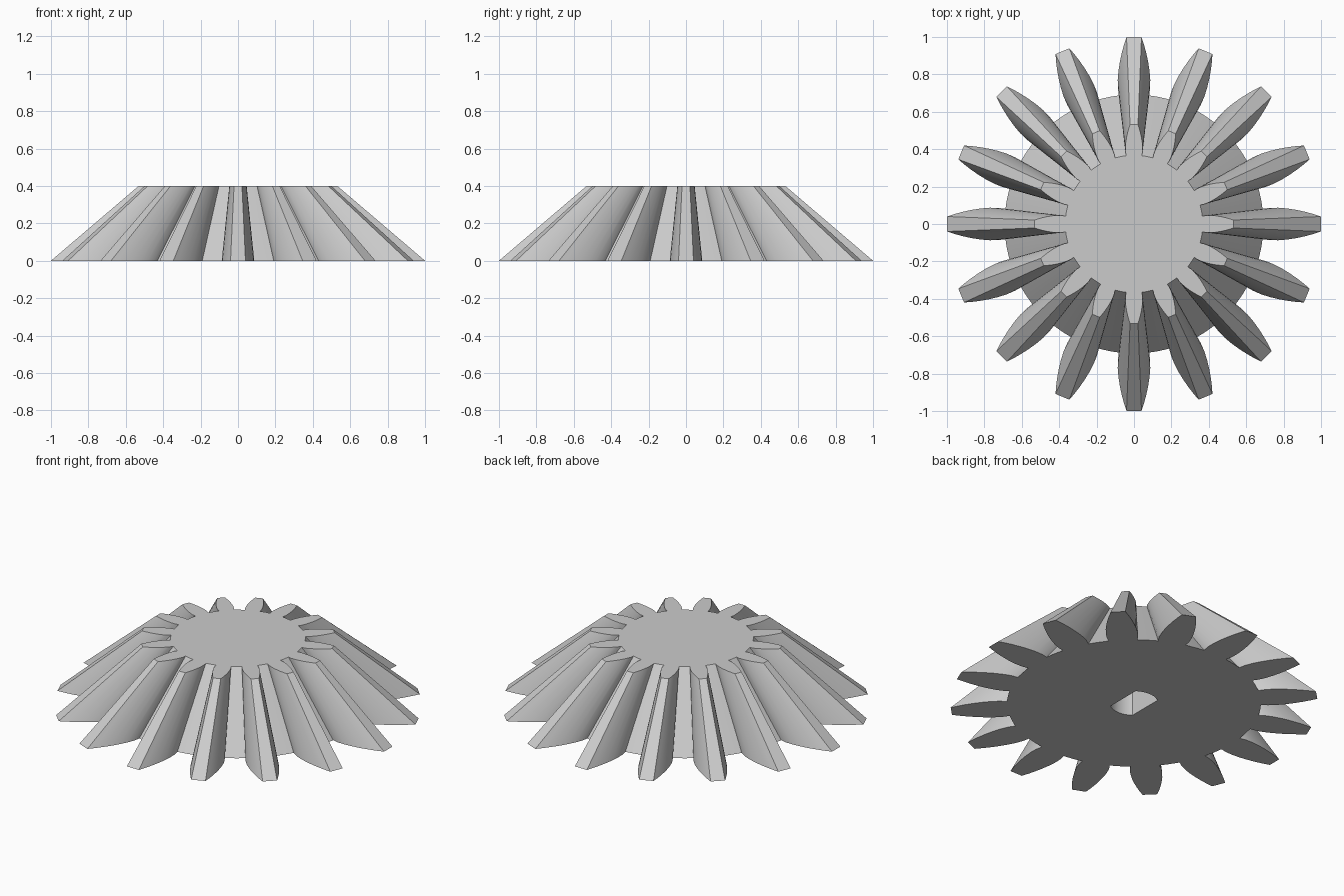
import bpy, bmesh, math
from mathutils import Vector, Matrix

if "Cube" in bpy.data.objects:
    bpy.data.objects.remove(bpy.data.objects["Cube"])

TEETH = 16
HEIGHT = 0.4
TOP_SCALE = 0.531
BORE_R, BORE_FLAT, BORE_DEPTH = 0.132, 0.078, 0.3

# Half tooth outline from root to tip: (radial distance, half width)
FLANK = [(0.688, 0.078), (0.725, 0.086), (0.77, 0.087), (0.82, 0.083),
         (0.87, 0.075), (0.92, 0.064), (0.96, 0.053), (1.0, 0.04)]


def gear_outline():
    tooth = [Vector((r, -w)) for r, w in FLANK]
    tooth += [Vector((r, w)) for r, w in reversed(FLANK)]
    root_mid = Vector((0.692 * math.cos(math.pi / TEETH),
                       0.692 * math.sin(math.pi / TEETH)))
    tooth.append(root_mid)
    return [Matrix.Rotation(math.tau * i / TEETH, 2) @ p
            for i in range(TEETH) for p in tooth]


def bore_outline(steps=12):
    # Round shaft hole with two opposite flats facing x
    a = math.acos(BORE_FLAT / BORE_R)
    pts = []
    for start in (a, a + math.pi):
        for i in range(steps + 1):
            t = start + (math.pi - 2 * a) * i / steps
            pts.append((BORE_R * math.cos(t), BORE_R * math.sin(t)))
    return pts


def ring(bm, pts, z, scale=1.0):
    return [bm.verts.new((p[0] * scale, p[1] * scale, z)) for p in pts]


def wall(bm, low, high):
    n = len(low)
    for i in range(n):
        j = (i + 1) % n
        bm.faces.new((low[i], low[j], high[j], high[i]))


def loop_edges(bm, verts):
    return [bm.edges.get((v, verts[(i + 1) % len(verts)]))
            for i, v in enumerate(verts)]


bm = bmesh.new()

# Tapered toothed body
outline = gear_outline()
base = ring(bm, outline, 0)
top = ring(bm, outline, HEIGHT, TOP_SCALE)
wall(bm, base, top)
bm.faces.new(top)

# Blind shaft hole in the underside
bore = bore_outline()
mouth = ring(bm, bore, 0)
floor = ring(bm, bore, BORE_DEPTH)
wall(bm, mouth, floor)
bm.faces.new(floor)

# Flat underside around the hole
bmesh.ops.triangle_fill(bm, use_beauty=True, use_dissolve=False,
                        edges=loop_edges(bm, base) + loop_edges(bm, mouth))
bmesh.ops.recalc_face_normals(bm, faces=bm.faces[:])

mesh = bpy.data.meshes.new("bevel_gear")
bm.to_mesh(mesh)
bm.free()
gear = bpy.data.objects.new("bevel_gear", mesh)
bpy.context.collection.objects.link(gear)

grey = bpy.data.materials.new("light grey")
grey.diffuse_color = (0.6, 0.6, 0.6, 1)
grey.use_nodes = True
grey.node_tree.nodes["Principled BSDF"].inputs["Base Color"].default_value = grey.diffuse_color
mesh.materials.append(grey)

bpy.context.view_layer.objects.active = gear
gear.select_set(True)
bpy.ops.object.shade_smooth_by_angle(angle=math.radians(25))
